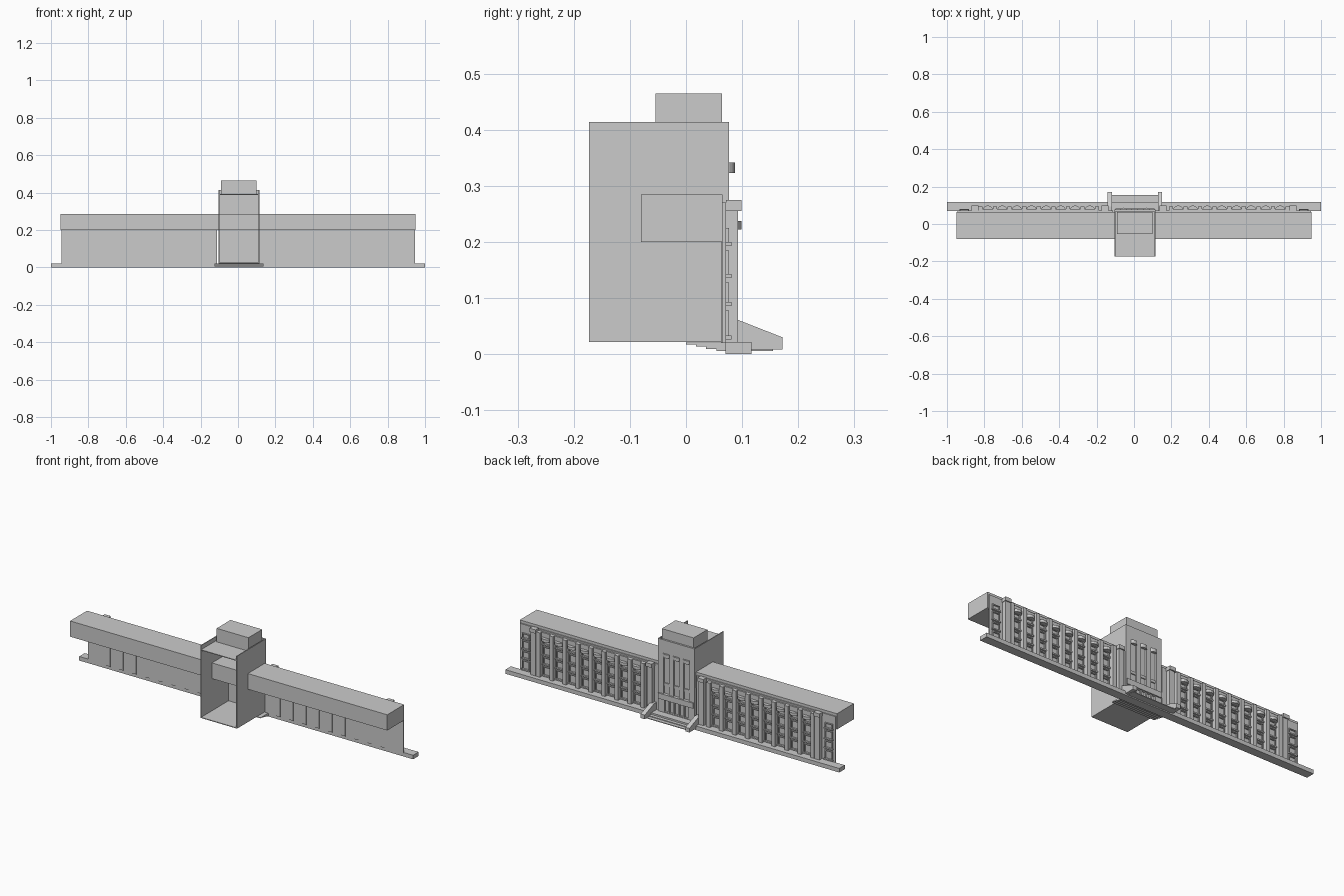
import bpy, bmesh, math

if "Cube" in bpy.data.objects:
    bpy.data.objects.remove(bpy.data.objects["Cube"])


def prism(name, profile, axis, lo, hi):
    """Extrude a closed 2D profile along x (profile is y,z) or z (profile is x,y)."""
    bm = bmesh.new()
    place = (lambda p, t: (t, p[0], p[1])) if axis == 'x' else (lambda p, t: (p[0], p[1], t))
    a = [bm.verts.new(place(p, lo)) for p in profile]
    b = [bm.verts.new(place(p, hi)) for p in profile]
    bm.faces.new(a)
    bm.faces.new(b)
    for i in range(len(a)):
        j = (i + 1) % len(a)
        bm.faces.new((a[i], a[j], b[j], b[i]))
    bmesh.ops.recalc_face_normals(bm, faces=bm.faces)
    me = bpy.data.meshes.new(name)
    bm.to_mesh(me)
    bm.free()
    ob = bpy.data.objects.new(name, me)
    bpy.context.collection.objects.link(ob)
    return ob


def box(name, x0, x1, y0, y1, z0, z1):
    x0, x1 = min(x0, x1), max(x0, x1)
    return prism(name, [(x0, y0), (x1, y0), (x1, y1), (x0, y1)], 'z', z0, z1)


def window(name, x, w, z0, z1, y):
    """Raised frame with a projecting sill."""
    h, t = w / 2, 0.005
    for s in (-1, 1):
        box(name + "_jamb", x + s * h, x + s * (h - t), y, y + 0.006, z0, z1)
    box(name + "_head", x - h, x + h, y, y + 0.006, z1 - t, z1)
    box(name + "_sill", x - h - 0.003, x + h + 0.003, y, y + 0.01, z0 - 0.004, z0 + 0.003)


# Long base and long upper block
box("plinth", -1, 1, 0.07, 0.117, 0, 0.022)
box("upper_block", -0.95, 0.95, -0.08, 0.065, 0.20, 0.285)

# Wings
rows = [(0.03, 0.078), (0.09, 0.128), (0.14, 0.185), (0.197, 0.225)]
pitch, first = 0.078, 0.236
for s in (-1, 1):
    box("wing_wall", s * 0.112, s * 0.945, 0.065, 0.071, 0.02, 0.27)
    box("bay_frieze", s * 0.19, s * 0.83, 0.071, 0.08, 0.237, 0.262)
    for x in (0.155, 0.85):
        box("wide_pilaster", s * (x - 0.015), s * (x + 0.015), 0.071, 0.093, 0.02, 0.273)
        box("pilaster_cap", s * (x - 0.018), s * (x + 0.018), 0.071, 0.099, 0.255, 0.275)
    for i in range(9):
        x = first + (i - 0.5) * pitch
        box("pilaster", s * (x - 0.011), s * (x + 0.011), 0.071, 0.093, 0.02, 0.262)
        # Shallow strip on the inner side of the wall
        box("inner_strip", s * (x - 0.012), s * (x + 0.012), 0.062, 0.065, 0.02, 0.2)
    for i in range(8):
        x = s * (first + i * pitch)
        for z0, z1 in rows:
            window("bay_window", x, 0.044, z0, z1, 0.071)
        # Curved hood over each bay
        arc = [(x + 0.028 * math.cos(math.pi * k / 8), 0.071 + 0.028 * math.sin(math.pi * k / 8))
               for k in range(9)]
        prism("bay_hood", arc, 'z', 0.222, 0.237)
    for z0, z1 in rows:
        window("end_window", s * 0.907, 0.045, z0, z1, 0.071)

# Tower shell, open towards the front
c = 0.005
for s in (-1, 1):
    box("tower_side", c + s * 0.11, c + s * 0.105, -0.173, 0.077, 0.024, 0.414)
box("tower_floor", c - 0.11, c + 0.11, -0.173, 0.077, 0.022, 0.026)
box("tower_deck", c - 0.105, c + 0.105, -0.173, 0.07, 0.388, 0.392)
box("top_block", c - 0.095, c + 0.095, -0.054, 0.064, 0.392, 0.465)

# Tower facade: recessed backing, piers and lintels
box("tower_backing", c - 0.105, c + 0.105, 0.062, 0.067, 0.024, 0.40)
box("tower_parapet", c - 0.105, c + 0.105, 0.067, 0.077, 0.335, 0.414)
box("entrance_belt", c - 0.105, c + 0.105, 0.067, 0.084, 0.092, 0.122)
for s in (-1, 1):
    box("outer_pier", c + s * 0.077, c + s * 0.105, 0.067, 0.077, 0.024, 0.335)
    box("inner_pier", c + s * 0.017, c + s * 0.043, 0.067, 0.077, 0.122, 0.335)
for i in (-1, 0, 1):
    x = c + i * 0.06
    box("spandrel", x - 0.017, x + 0.017, 0.067, 0.072, 0.165, 0.18)
    arc = [(x + 0.02 * math.cos(math.pi * k / 8), 0.072 + 0.015 * math.sin(math.pi * k / 8))
           for k in range(9)]
    prism("window_hood", arc, 'z', 0.323, 0.342)
for i in range(6):
    x = c - 0.075 + i * 0.03
    box("entrance_post", x - 0.004, x + 0.004, 0.067, 0.077, 0.024, 0.092)

# Entrance steps and sloping cheek walls
for i in range(4):
    box("step", c - 0.13, c + 0.13, i * 0.018, 0.095 + i * 0.02, 0.017 - i * 0.0037, 0.0207 - i * 0.0037)
for s in (-1, 1):
    x0, x1 = sorted((c + s * 0.122, c + s * 0.146))
    prism("cheek_wall", [(0.071, 0.008), (0.172, 0.008), (0.172, 0.03), (0.093, 0.061), (0.071, 0.061)],
          'x', x0, x1)
